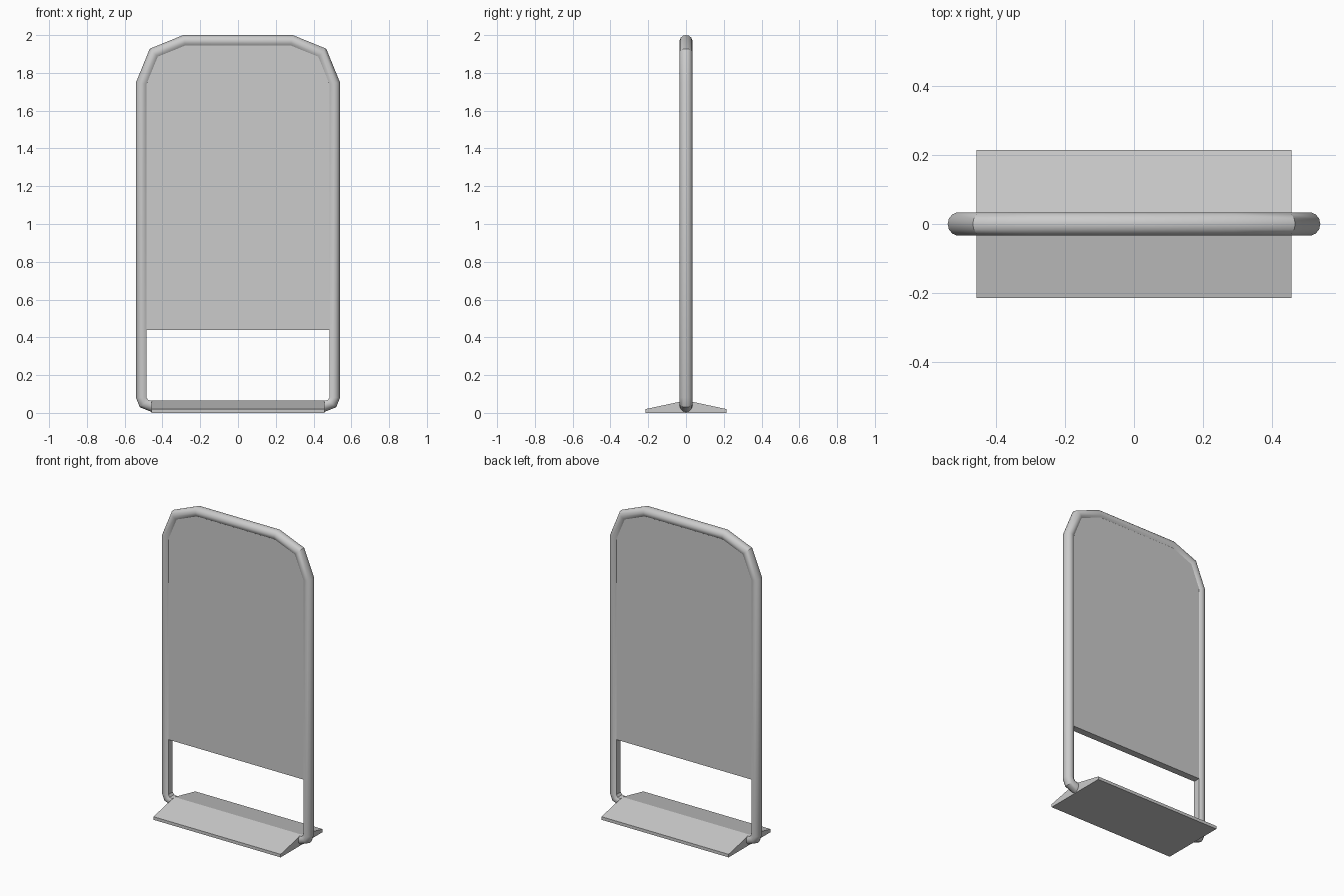
import bpy, bmesh, math
from mathutils import Vector

if "Cube" in bpy.data.objects:
    bpy.data.objects.remove(bpy.data.objects["Cube"])


def make_object(name, bm, smooth=True):
    bmesh.ops.recalc_face_normals(bm, faces=bm.faces)
    mesh = bpy.data.meshes.new(name)
    bm.to_mesh(mesh)
    bm.free()
    obj = bpy.data.objects.new(name, mesh)
    bpy.context.collection.objects.link(obj)
    if smooth:
        bpy.ops.object.select_all(action='DESELECT')
        bpy.context.view_layer.objects.active = obj
        obj.select_set(True)
        bpy.ops.object.shade_smooth_by_angle(angle=math.radians(32))
    return obj


def prism(name, points, direction):
    """Extrude a closed outline along a direction."""
    bm = bmesh.new()
    face = bm.faces.new([bm.verts.new(p) for p in points])
    geom = bmesh.ops.extrude_face_region(bm, geom=[face])['geom']
    verts = [g for g in geom if isinstance(g, bmesh.types.BMVert)]
    bmesh.ops.translate(bm, verts=verts, vec=direction)
    return make_object(name, bm, False)


# Frame stations on the right half: outer (x, z) and inner (x, z)
half = [
    ((0.455, 0.004), (0.455, 0.064)),
    ((0.520, 0.030), (0.475, 0.068)),
    ((0.540, 0.080), (0.485, 0.082)),
    ((0.540, 1.750), (0.485, 1.739)),
    ((0.467, 1.928), (0.425, 1.886)),
    ((0.290, 2.000), (0.279, 1.945)),
]
stations = half + [((-o[0], o[1]), (-i[0], i[1])) for o, i in reversed(half)]

# Tube frame: round section with a flat inner side, swept along the stations
R, SIDES, SWEEP = 0.034, 10, math.radians(138)
section = []
for k in range(SIDES + 1):
    a = -SWEEP + 2 * SWEEP * k / SIDES
    section.append(((1 - math.cos(a)) / (1 - math.cos(SWEEP)), R * math.sin(a)))

bm = bmesh.new()
rings = []
for o, i in stations:
    outer, inner = Vector((o[0], 0, o[1])), Vector((i[0], 0, i[1]))
    rings.append([bm.verts.new(outer.lerp(inner, t) + Vector((0, y, 0)))
                  for t, y in section])
n = len(section)
for a, b in zip(rings, rings[1:]):
    for k in range(n):
        m = (k + 1) % n
        bm.faces.new((a[k], a[m], b[m], b[k]))
bm.faces.new(rings[0])
bm.faces.new(rings[-1])
make_object("tube_frame", bm)

# Display panel filling the upper part of the frame
T = R * math.sin(SWEEP)
outline = [(0.485, 0.44)] + [i for o, i in stations[3:-3]] + [(-0.485, 0.44)]
prism("display_panel", [(x, -T, z) for x, z in outline], (0, 2 * T, 0))

# Low gabled base
W = 0.457
profile = [(-0.215, 0), (0.215, 0), (0.215, 0.02), (0, 0.066), (-0.215, 0.02)]
prism("base", [(-W, y, z) for y, z in profile], (2 * W, 0, 0))
